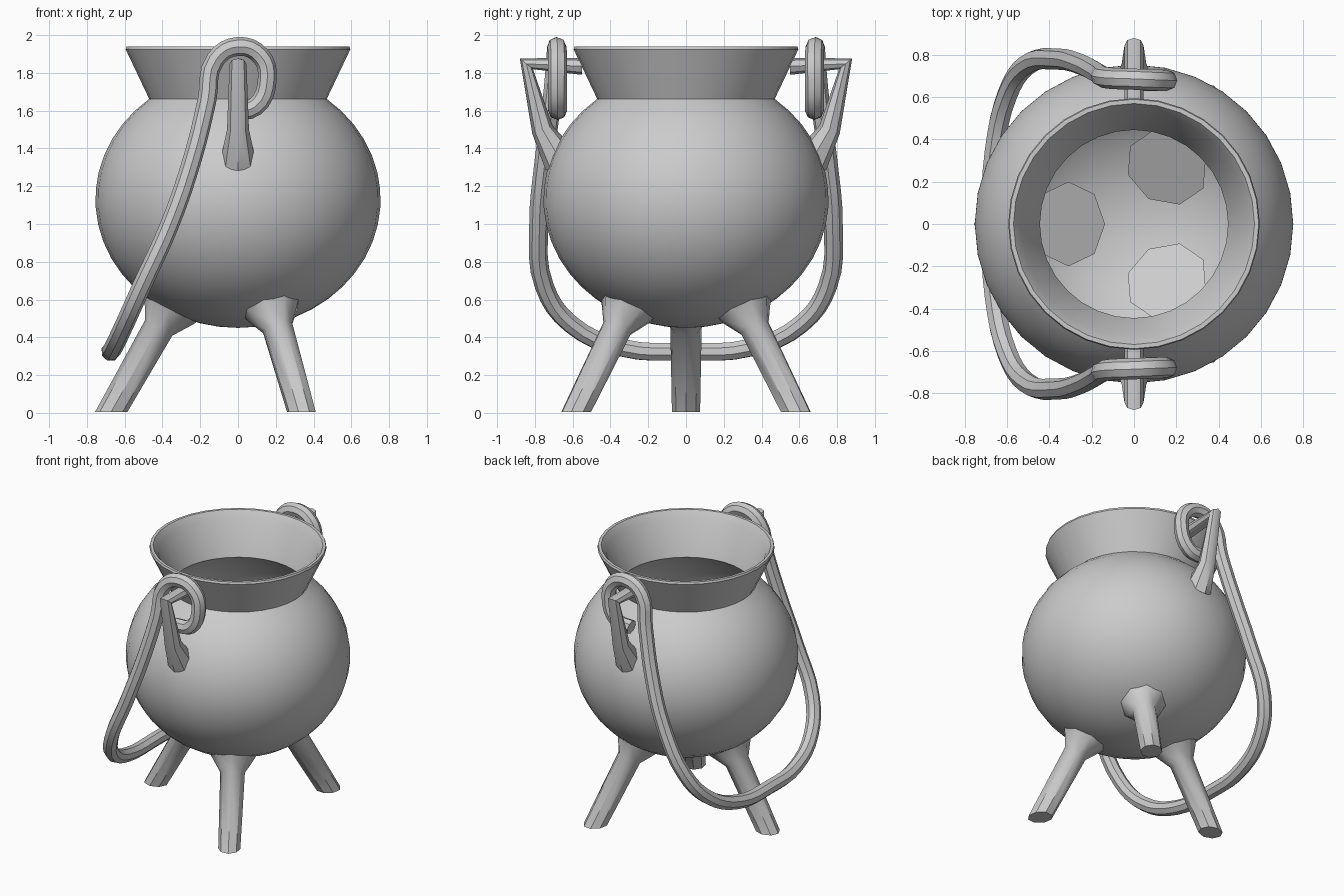
import bpy, bmesh, math
from mathutils import Vector

if "Cube" in bpy.data.objects:
    bpy.data.objects.remove(bpy.data.objects["Cube"])


def finish(obj, angle=40):
    bpy.ops.object.select_all(action='DESELECT')
    obj.select_set(True)
    bpy.context.view_layer.objects.active = obj
    if obj.type == 'CURVE':
        bpy.ops.object.convert(target='MESH')
        obj = bpy.context.view_layer.objects.active
    bpy.ops.object.shade_smooth_by_angle(angle=math.radians(angle))
    return obj


def tube(name, pts, radii, smooth_path=False, res=2):
    """Round bar along a path, with a radius at every point."""
    cu = bpy.data.curves.new(name, 'CURVE')
    cu.dimensions = '3D'
    cu.bevel_depth = 1.0
    cu.bevel_resolution = res
    cu.use_fill_caps = True
    cu.resolution_u = 4
    sp = cu.splines.new('BEZIER' if smooth_path else 'POLY')
    if smooth_path:
        sp.bezier_points.add(len(pts) - 1)
        for bp, p, r in zip(sp.bezier_points, pts, radii):
            bp.co, bp.radius = p, r
            bp.handle_left_type = bp.handle_right_type = 'AUTO'
    else:
        sp.points.add(len(pts) - 1)
        for q, p, r in zip(sp.points, pts, radii):
            q.co, q.radius = (*p, 1), r
    obj = bpy.data.objects.new(name, cu)
    bpy.context.collection.objects.link(obj)
    return finish(obj)


def lathe(name, profile, steps=32):
    bm = bmesh.new()
    vs = [bm.verts.new((r, 0, z)) for r, z in profile]
    es = [bm.edges.new(p) for p in zip(vs, vs[1:])]
    bmesh.ops.spin(bm, geom=vs + es, axis=(0, 0, 1), cent=(0, 0, 0),
                   angle=math.tau, steps=steps)
    bmesh.ops.remove_doubles(bm, verts=bm.verts, dist=1e-4)
    bmesh.ops.recalc_face_normals(bm, faces=bm.faces)
    me = bpy.data.meshes.new(name)
    bm.to_mesh(me)
    bm.free()
    obj = bpy.data.objects.new(name, me)
    bpy.context.collection.objects.link(obj)
    return finish(obj)


def belly(rx, rz, neck, n=18):
    """Ellipsoid arc from the bottom pole up to the neck radius."""
    end = math.pi - math.asin(neck / rx)
    return [(rx * math.sin(end * i / n), 1.13 - rz * math.cos(end * i / n))
            for i in range(n + 1)]


# Pot: outer belly, flared neck, rim lip, then inner wall back to the bottom
outer = belly(0.755, 0.68, 0.47)
inner = belly(0.725, 0.65, 0.445)
rim = [(0.595, 1.925), (0.59, 1.94), (0.57, 1.94), (0.535, 1.89)]
lathe("pot", outer + rim + inner[::-1])

# Three splayed legs, flared where they join the belly
for k in range(3):
    a = math.pi + k * math.tau / 3
    path = [(0.72, -0.08), (0.42, 0.45), (0.365, 0.545), (0.31, 0.64)]
    pts = [(r * math.cos(a), r * math.sin(a), z) for r, z in path]
    leg = tube(f"leg_{k + 1}", pts, [0.073, 0.083, 0.15, 0.2])
    bm = bmesh.new()
    bm.from_mesh(leg.data)
    cut = bmesh.ops.bisect_plane(bm, geom=bm.verts[:] + bm.edges[:] + bm.faces[:],
                                 plane_co=(0, 0, 0.005), plane_no=(0, 0, 1),
                                 clear_inner=True)
    bmesh.ops.holes_fill(bm, edges=[e for e in cut['geom_cut']
                                    if isinstance(e, bmesh.types.BMEdge)])
    bm.to_mesh(leg.data)
    bm.free()
    finish(leg)

# Angled lugs on the front and back
for s, side in ((-1, "front"), (1, "back")):
    tube(f"{side}_lug",
         [(0, s * 0.55, 1.835), (0, s * 0.845, 1.848), (0, s * 0.76, 1.5),
          (0, s * 0.66, 1.33)],
         [0.045, 0.045, 0.058, 0.095])

# Hanging bail handle with a hook at each end, mirrored front to back
half = [(-0.03, 0.68, 1.60), (0.09, 0.68, 1.62), (0.155, 0.68, 1.77),
        (0.12, 0.68, 1.89), (0.0, 0.685, 1.94), (-0.12, 0.69, 1.87),
        (-0.165, 0.71, 1.65), (-0.24, 0.75, 1.35), (-0.36, 0.78, 1.0),
        (-0.51, 0.75, 0.67), (-0.60, 0.61, 0.47), (-0.66, 0.34, 0.345)]
path = half + [(-0.675, 0, 0.325)] + [(x, -y, z) for x, y, z in half[::-1]]
tube("bail_handle", path, [0.05] * len(path), smooth_path=True)
